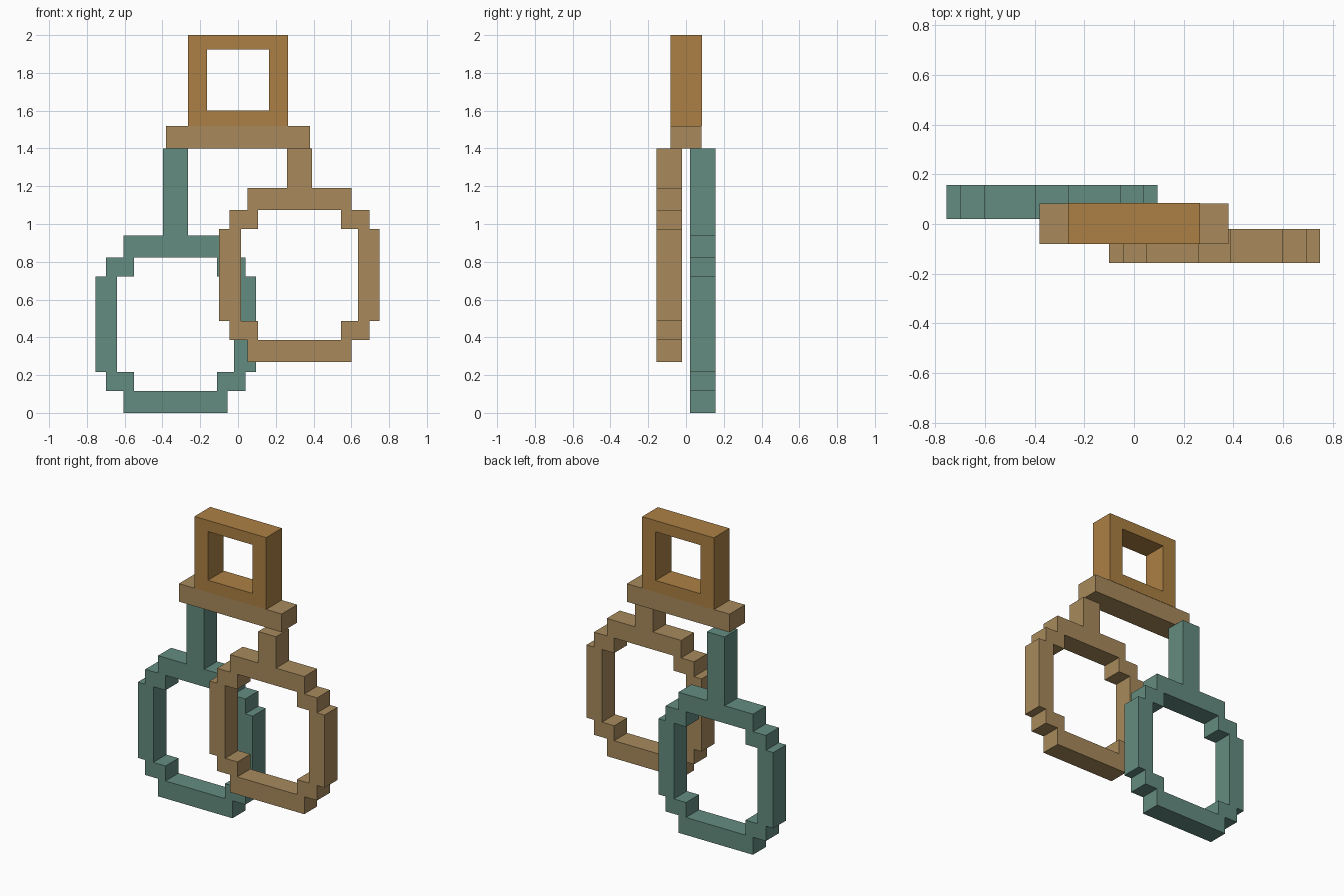
import bpy
import math

cube = bpy.data.objects.get("Cube")
if cube:
    bpy.data.objects.remove(cube)


def make_material(name, rgb):
    mat = bpy.data.materials.new(name)
    mat.use_nodes = True
    color = (*rgb, 1.0)
    mat.diffuse_color = color
    mat.node_tree.nodes["Principled BSDF"].inputs["Base Color"].default_value = color
    return mat


green = make_material("weathered green", (0.127, 0.262, 0.216))
tan = make_material("dull tan", (0.392, 0.254, 0.107))
bronze = make_material("warm bronze", (0.413, 0.216, 0.058))


def mirrored(half):
    """Close a right-hand outline by reflecting it across x = 0."""
    return half + [(-x, z) for x, z in reversed(half)]


def extruded(name, loops, center_x, y_min, y_max, mat):
    """Fill the XZ outlines (later loops are holes) and extrude along y."""
    curve = bpy.data.curves.new(name + " outline", "CURVE")
    curve.dimensions = "2D"
    curve.fill_mode = "BOTH"
    curve.extrude = (y_max - y_min) / 2
    for loop in loops:
        spline = curve.splines.new("POLY")
        spline.points.add(len(loop) - 1)
        for point, (x, z) in zip(spline.points, loop):
            point.co = (x, z, 0, 1)
        spline.use_cyclic_u = True
    helper = bpy.data.objects.new(name + " helper", curve)
    bpy.context.scene.collection.objects.link(helper)
    graph = bpy.context.evaluated_depsgraph_get()
    mesh = bpy.data.meshes.new_from_object(helper.evaluated_get(graph))
    bpy.data.objects.remove(helper)
    mesh.name = name
    mesh.materials.clear()
    mesh.materials.append(mat)
    for face in mesh.polygons:
        face.use_smooth = False
        face.material_index = 0
    obj = bpy.data.objects.new(name, mesh)
    obj.rotation_euler.x = math.pi / 2
    obj.location = (center_x, (y_min + y_max) / 2, 0)
    bpy.context.scene.collection.objects.link(obj)
    return obj


def stepped_loop(name, center_x, bottom, top, stem_top, y_min, y_max, mat):
    """Stepped ring with a hanging stem on top."""
    bar, step = 0.117, 0.1
    low, high = bottom + bar, top - bar
    outer = [(0.275, bottom), (0.275, low), (0.37, low), (0.37, low + step),
             (0.425, low + step), (0.425, high - step), (0.37, high - step),
             (0.37, high), (0.275, high), (0.275, top),
             (0.066, top), (0.066, stem_top)]
    inner = [(0.22, low), (0.22, low + step), (0.31, low + step),
             (0.31, high - step), (0.22, high - step), (0.22, high)]
    return extruded(name, [mirrored(outer), mirrored(inner)],
                    center_x, y_min, y_max, mat)


def rectangle(half_width, bottom, top):
    return mirrored([(half_width, bottom), (half_width, top)])


# Two hanging loops, one behind the other
stepped_loop("rear_loop", -0.33, 0.0, 0.94, 1.4, 0.02, 0.157, green)
stepped_loop("front_loop", 0.325, 0.27, 1.19, 1.4, -0.157, -0.02, tan)

# Crossbar and the square handle standing on it
extruded("crossbar", [rectangle(0.38, 1.4, 1.52)], 0, -0.081, 0.083, tan)
extruded("square_handle",
         [rectangle(0.265, 1.52, 2.0), rectangle(0.165, 1.6, 1.925)],
         0, -0.081, 0.085, bronze)
